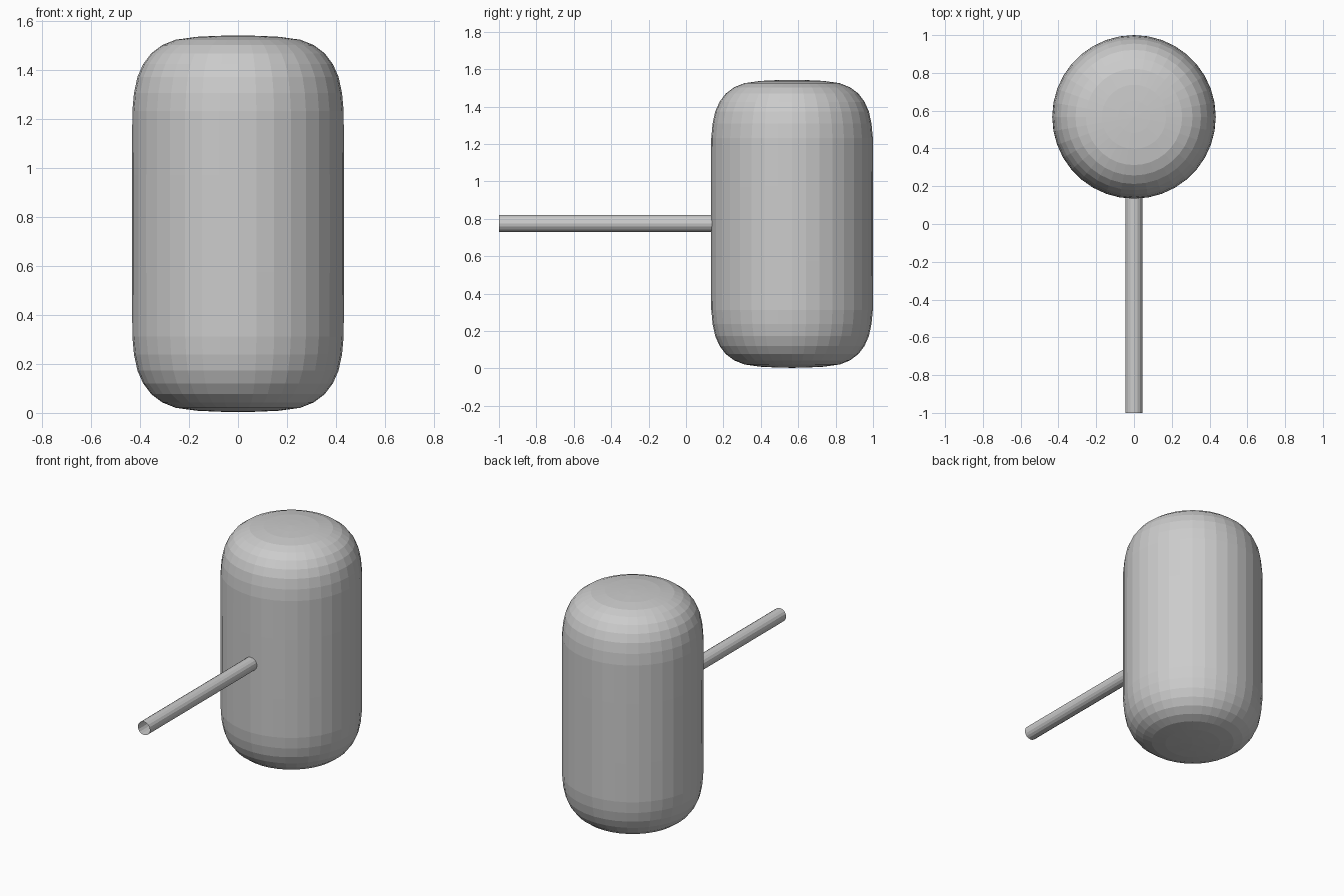
import bpy, bmesh
from math import sin, cos, pi

if "Cube" in bpy.data.objects:
    bpy.data.objects.remove(bpy.data.objects["Cube"])

HEAD_Y, MID_Z = 0.567, 0.773


def make_object(name, bm):
    bmesh.ops.recalc_face_normals(bm, faces=bm.faces)
    mesh = bpy.data.meshes.new(name)
    bm.to_mesh(mesh)
    bm.free()
    obj = bpy.data.objects.new(name, mesh)
    bpy.context.collection.objects.link(obj)
    return obj


def stack_rings(bm, rings, sides):
    """Bridge (radius, z) rings around the z axis into a side wall."""
    loops = [[bm.verts.new((r * cos(2 * pi * i / sides), r * sin(2 * pi * i / sides), z))
              for i in range(sides)] for r, z in rings]
    for a, b in zip(loops, loops[1:]):
        for i in range(sides):
            j = (i + 1) % sides
            bm.faces.new((a[i], a[j], b[j], b[i]))
    return loops


# Pillowy head: rounded half profile, mirrored top to bottom
half = [(0.433, 0.20), (0.432, 0.46), (0.425, 0.535), (0.411, 0.60), (0.388, 0.652),
        (0.355, 0.696), (0.310, 0.730), (0.255, 0.752), (0.170, 0.764), (0.085, 0.768)]
rings = [(r, MID_Z - h) for r, h in reversed(half)] + [(r, MID_Z + h) for r, h in half]
bm = bmesh.new()
loops = stack_rings(bm, rings, 36)
for loop, z in ((loops[0], MID_Z - 0.77), (loops[-1], MID_Z + 0.77)):
    tip = bm.verts.new((0, 0, z))
    for i in range(len(loop)):
        bm.faces.new((loop[i], loop[(i + 1) % len(loop)], tip))
make_object("head", bm).location.y = HEAD_Y

# Open-ended hollow handle pointing forward, just entering the head
bm = bmesh.new()
stack_rings(bm, [(0.045, 0), (0.045, 1.16)], 16)
handle = make_object("handle", bm)
handle.rotation_euler.x = -pi / 2
handle.location = (0, -1, 0.775)
